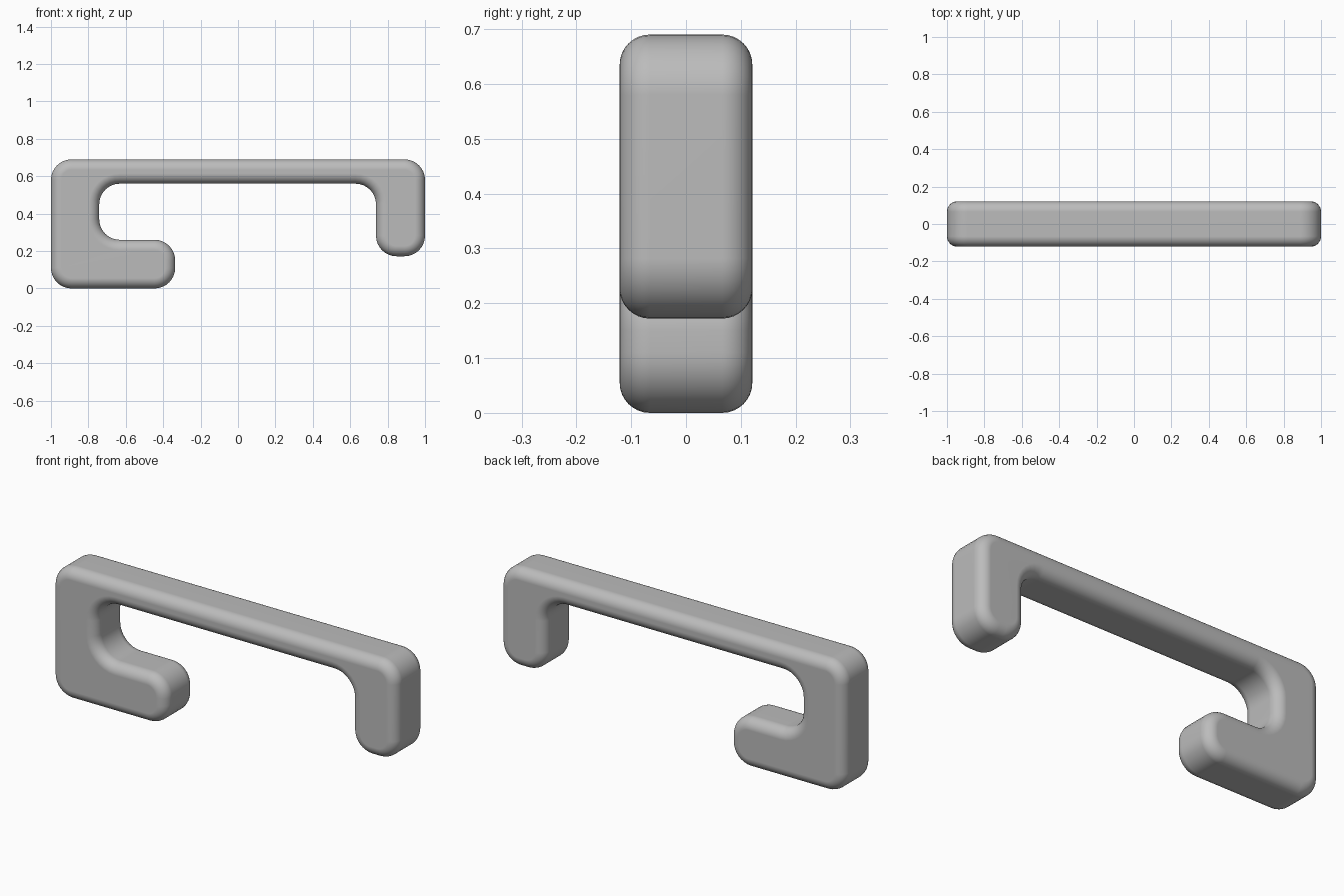
import bpy, bmesh, math
from mathutils import Vector

if "Cube" in bpy.data.objects:
    bpy.data.objects.remove(bpy.data.objects["Cube"], do_unlink=True)

HALF_DEPTH = 0.121
FILLET = 0.055
CORNER = 0.11
TOP = 0.69
STEPS = 8

# Side profile of the bracket (x, z), anticlockwise from the top left
profile = [Vector(p) for p in (
    (-1, TOP), (-1, 0), (-0.336, 0), (-0.336, 0.26), (-0.742, 0.26),
    (-0.742, 0.56), (0.738, 0.56), (0.738, 0.172), (1, 0.172), (1, TOP))]


def outline(inset):
    """Rounded profile, moved inwards on every side but the flat top."""
    points = []
    for i, p in enumerate(profile):
        u = (p - profile[i - 1]).normalized()
        v = (profile[(i + 1) % len(profile)] - p).normalized()
        at_top = p.y == TOP
        normals = [Vector((-d.y, d.x)) for d in (u, v)
                   if not (at_top and abs(d.x) > 0.5)]
        corner = p + sum(normals, Vector((0, 0))) * inset
        if at_top:
            points.append(corner)
            continue
        r = CORNER - inset * (1 if u.cross(v) > 0 else -1)
        centre = corner + (v - u) * r
        for k in range(STEPS + 1):
            t = math.pi / 2 * k / STEPS
            points.append(centre + (u * math.sin(t) - v * math.cos(t)) * r)
    return points


# Rings from front to back, with rounded front and back edges
bm = bmesh.new()
rings = []
for side in (-1, 1):
    for k in range(STEPS + 1):
        t = math.pi / 2 * (k if side < 0 else STEPS - k) / STEPS
        y = side * (HALF_DEPTH - FILLET * (1 - math.cos(math.pi / 2 - t)))
        inset = FILLET * (1 - math.sin(t))
        y = side * (HALF_DEPTH - FILLET * (1 - math.cos(t)))
        rings.append([bm.verts.new((p.x, y, p.y)) for p in outline(inset)])

for a, b in zip(rings, rings[1:]):
    for i in range(len(a)):
        j = (i + 1) % len(a)
        bm.faces.new((a[i], b[i], b[j], a[j]))
bm.faces.new(rings[0])
bm.faces.new(rings[-1][::-1])
bmesh.ops.recalc_face_normals(bm, faces=bm.faces)

mesh = bpy.data.meshes.new("hook_bracket")
bm.to_mesh(mesh)
bm.free()
bracket = bpy.data.objects.new("hook_bracket", mesh)
bpy.context.collection.objects.link(bracket)

# Plain grey plastic
grey = bpy.data.materials.new("plain_grey")
grey.use_nodes = True
colour = (0.5, 0.5, 0.5, 1)
grey.diffuse_color = colour
grey.node_tree.nodes["Principled BSDF"].inputs["Base Color"].default_value = colour
mesh.materials.append(grey)

# Smooth fillets, crisp top edge
bpy.ops.object.select_all(action="DESELECT")
bracket.select_set(True)
bpy.context.view_layer.objects.active = bracket
bpy.ops.object.shade_smooth_by_angle(angle=math.radians(30))
weighted = bracket.modifiers.new("even_shading", "WEIGHTED_NORMAL")
weighted.keep_sharp = True
